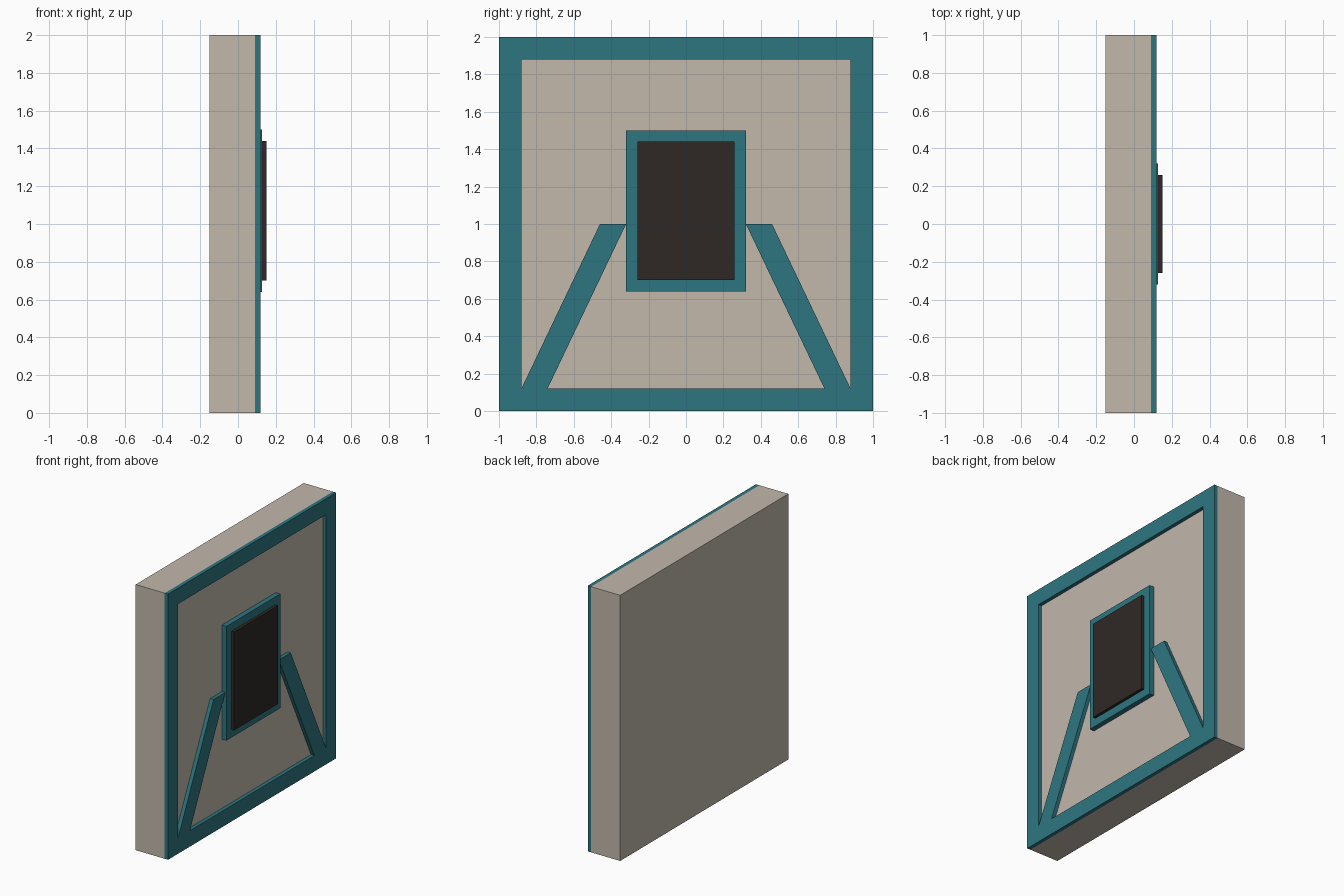
import bpy, bmesh

if "Cube" in bpy.data.objects:
    bpy.data.objects.remove(bpy.data.objects["Cube"])


def material(name, rgb):
    m = bpy.data.materials.new(name)
    m.diffuse_color = (*rgb, 1)
    m.use_nodes = True
    m.node_tree.nodes["Principled BSDF"].inputs["Base Color"].default_value = m.diffuse_color
    return m


STONE = material("stone", (0.54, 0.48, 0.41))
TEAL = material("teal", (0.027, 0.18, 0.22))
DARK = material("dark", (0.028, 0.022, 0.019))


def finish(name, bm, mat):
    bmesh.ops.recalc_face_normals(bm, faces=bm.faces)
    me = bpy.data.meshes.new(name)
    bm.to_mesh(me)
    bm.free()
    me.materials.append(mat)
    ob = bpy.data.objects.new(name, me)
    bpy.context.collection.objects.link(ob)
    return ob


def rect(y, z0, z1):
    return [(-y, z0), (y, z0), (y, z1), (-y, z1)]


def prism(name, outline, x0, x1, mat):
    """Extrude a (y, z) outline from x0 to x1."""
    bm = bmesh.new()
    face = bm.faces.new([bm.verts.new((x0, y, z)) for y, z in outline])
    ext = bmesh.ops.extrude_face_region(bm, geom=[face], use_keep_orig=True)
    verts = [g for g in ext["geom"] if isinstance(g, bmesh.types.BMVert)]
    bmesh.ops.translate(bm, verts=verts, vec=(x1 - x0, 0, 0))
    return finish(name, bm, mat)


def ring(name, outer, inner, x0, x1, mat):
    """Rectangular frame with an open middle."""
    bm = bmesh.new()
    loops = [[bm.verts.new((x, y, z)) for y, z in pts]
             for x, pts in ((x0, outer), (x1, outer), (x1, inner), (x0, inner))]
    for k in range(4):
        a, b = loops[k], loops[(k + 1) % 4]
        for i in range(4):
            j = (i + 1) % 4
            bm.faces.new((a[i], a[j], b[j], b[i]))
    return finish(name, bm, mat)


# Wall slab and raised border
prism("wall_slab", rect(1, 0, 2), -0.152, 0.09, STONE)
ring("border_trim", rect(1, 0, 2), rect(0.88, 0.12, 1.88), 0.09, 0.118, TEAL)

# Slanted braces, mirrored left and right
for side, s in (("left", -1), ("right", 1)):
    pts = [(0.74, 0.12), (0.88, 0.12), (0.46, 1.0), (0.32, 1.0)]
    prism(side + "_brace", [(s * y, z) for y, z in pts], 0.09, 0.118, TEAL)

# Window surround and dark pane
prism("window_surround", rect(0.32, 0.64, 1.5), 0.09, 0.128, TEAL)
prism("window_pane", rect(0.26, 0.70, 1.44), 0.12, 0.15, DARK)
